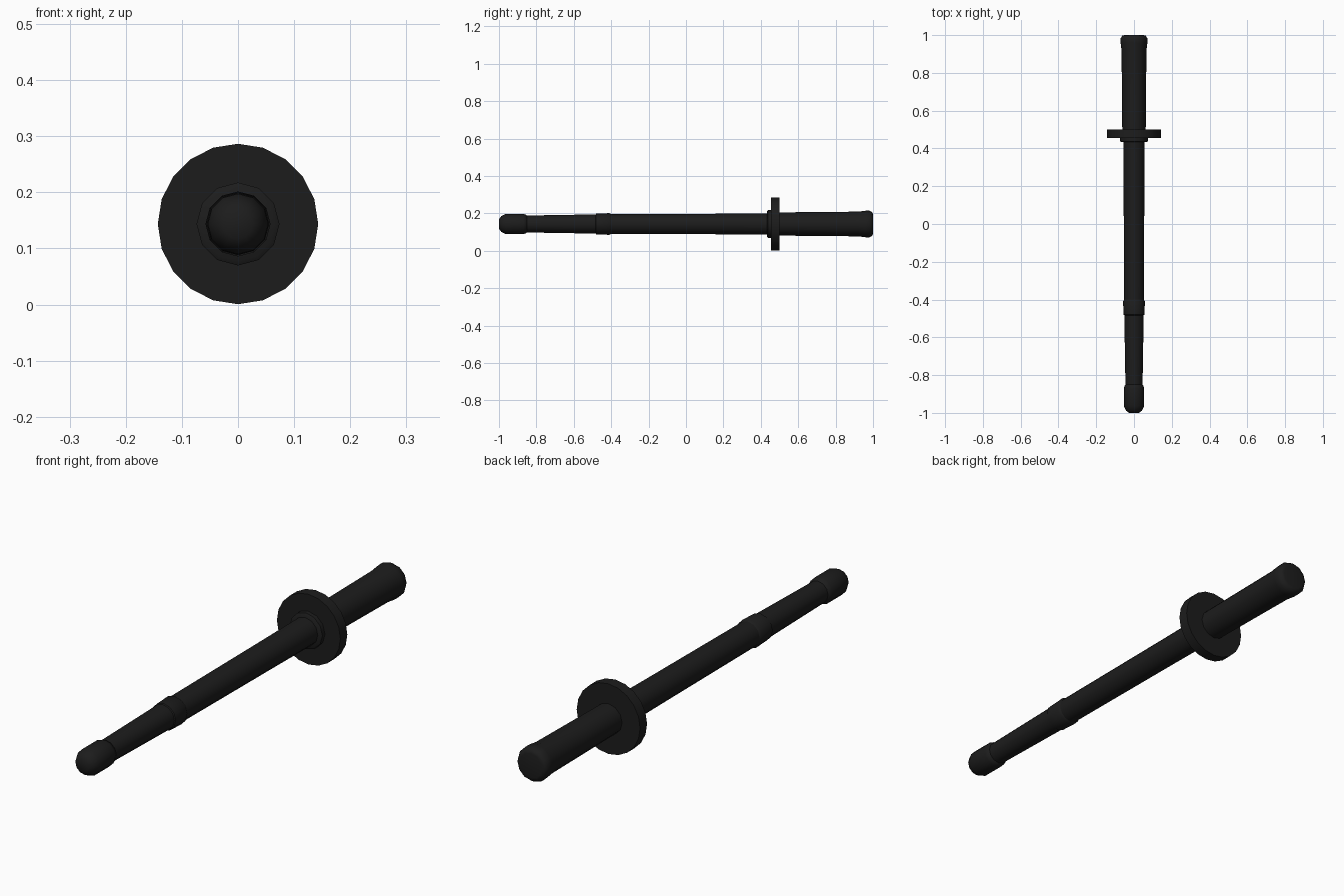
import bpy, bmesh, math

if "Cube" in bpy.data.objects:
    bpy.data.objects.remove(bpy.data.objects["Cube"])

CZ = 0.1435  # height of the long axis

black = bpy.data.materials.new("black")
black.diffuse_color = (0.012, 0.012, 0.012, 1)
black.use_nodes = True
black.node_tree.nodes["Principled BSDF"].inputs["Base Color"].default_value = black.diffuse_color


def lathe(name, profile, sides, angle=40):
    """Revolve (y, radius) points around the long axis and close both ends."""
    bm = bmesh.new()
    rings = []
    for y, r in profile:
        rings.append([bm.verts.new((r * math.sin(2 * math.pi * i / sides), y,
                                    CZ + r * math.cos(2 * math.pi * i / sides)))
                      for i in range(sides)])
    for a, b in zip(rings, rings[1:]):
        for i in range(sides):
            j = (i + 1) % sides
            bm.faces.new((a[i], a[j], b[j], b[i]))
    bm.faces.new(rings[0])
    bm.faces.new(rings[-1])
    bmesh.ops.recalc_face_normals(bm, faces=bm.faces)
    me = bpy.data.meshes.new(name)
    bm.to_mesh(me)
    bm.free()
    ob = bpy.data.objects.new(name, me)
    bpy.context.collection.objects.link(ob)
    me.materials.append(black)
    bpy.ops.object.select_all(action='DESELECT')
    ob.select_set(True)
    bpy.context.view_layer.objects.active = ob
    bpy.ops.object.shade_smooth_by_angle(angle=math.radians(angle))
    return ob


# Tapered blade
lathe("blade", [(-0.87, 0.045), (-0.44, 0.052), (0.2, 0.055), (0.47, 0.057)], 12)

# Rounded cap over the tip
lathe("tip_cap", [(-1.0, 0.026), (-0.988, 0.042), (-0.963, 0.054),
                  (-0.87, 0.054), (-0.852, 0.048), (-0.85, 0.043)], 12, 60)

# Binding around the blade
lathe("binding", [(-0.487, 0.047), (-0.48, 0.055), (-0.41, 0.058), (-0.40, 0.052)], 12)

# Round guard with its collar
lathe("guard", [(0.455, 0.143), (0.50, 0.143)], 20)
lathe("guard_collar", [(0.433, 0.066), (0.438, 0.074), (0.46, 0.074)], 12)

# Grip flaring into a rounded pommel
lathe("grip", [(0.49, 0.062), (0.72, 0.064), (0.92, 0.066), (0.96, 0.071),
               (0.982, 0.071), (0.997, 0.062), (1.0, 0.05)], 12, 60)
